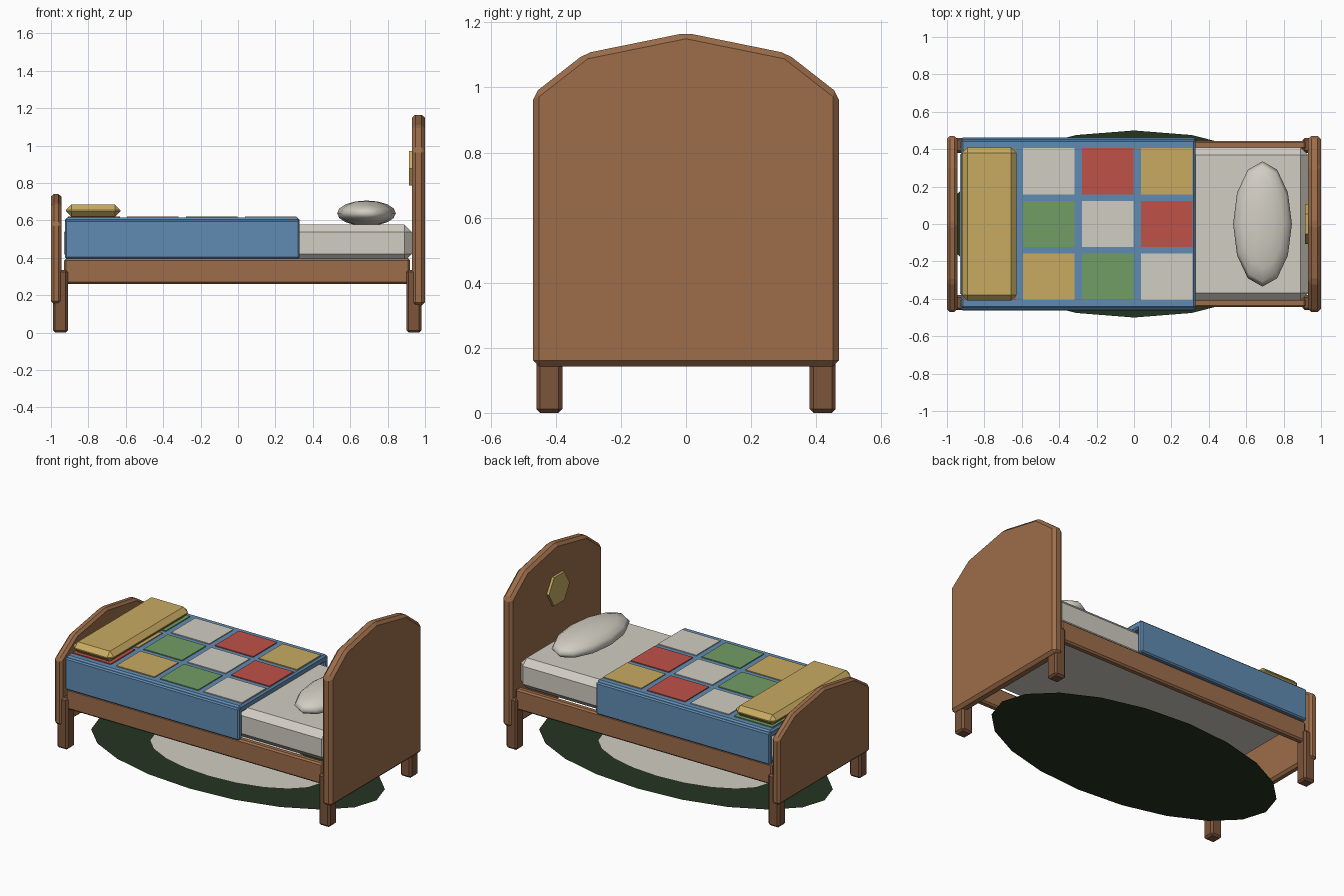
import bpy, bmesh, math
from mathutils import Matrix

if "Cube" in bpy.data.objects:
    bpy.data.objects.remove(bpy.data.objects["Cube"])

COLORS = {
    "wood": (0.34, 0.155, 0.07), "dark_wood": (0.20, 0.09, 0.043),
    "linen": (0.64, 0.61, 0.54), "blue": (0.12, 0.26, 0.45),
    "yellow": (0.58, 0.41, 0.12), "red": (0.52, 0.085, 0.065),
    "green": (0.17, 0.34, 0.13), "rug_green": (0.018, 0.035, 0.015),
}
MATS = {}
for key, rgb in COLORS.items():
    MATS[key] = bpy.data.materials.new(key)
    MATS[key].diffuse_color = (*rgb, 1)


def finish(name, bm, color, bevel=0):
    bmesh.ops.recalc_face_normals(bm, faces=bm.faces)
    mesh = bpy.data.meshes.new(name)
    bm.to_mesh(mesh)
    bm.free()
    obj = bpy.data.objects.new(name, mesh)
    bpy.context.collection.objects.link(obj)
    mesh.materials.append(MATS[color])
    if bevel:
        mod = obj.modifiers.new("bevel", "BEVEL")
        mod.width, mod.segments = bevel, 1
        mod.limit_method = "NONE"
    return obj


def box(name, x, y, z, color, bevel=0):
    bm = bmesh.new()
    size = [b - a for a, b in (x, y, z)]
    mid = [(a + b) / 2 for a, b in (x, y, z)]
    bmesh.ops.create_cube(bm, size=1, matrix=Matrix.Translation(mid) @ Matrix.Diagonal((*size, 1)))
    return finish(name, bm, color, bevel)


def arched_board(name, x0, x1, half, bevel):
    # half profile (y, z), mirrored across y = 0; the last point is the peak
    bm = bmesh.new()
    outline = half + [(-y, z) for y, z in reversed(half[:-1])]
    face = bm.faces.new([bm.verts.new((x0, y, z)) for y, z in outline])
    ext = bmesh.ops.extrude_face_region(bm, geom=[face])["geom"]
    bmesh.ops.translate(bm, vec=(x1 - x0, 0, 0),
                        verts=[v for v in ext if isinstance(v, bmesh.types.BMVert)])
    finish(name, bm, "wood", bevel)


def disc(name, radius, z, color):
    bm = bmesh.new()
    bmesh.ops.create_circle(bm, cap_ends=True, segments=20, radius=radius,
                            matrix=Matrix.Translation((0, 0, z)) @ Matrix.Diagonal((2, 1, 1, 1)))
    obj = finish(name, bm, color)
    if obj.data.polygons[0].normal.z < 0:
        obj.data.flip_normals()


# end boards
arched_board("headboard", 0.93, 1.0,
             [(0.47, 0.143), (0.47, 0.98), (0.31, 1.105), (0, 1.168)], 0.018)
arched_board("footboard", -1.0, -0.945,
             [(0.47, 0.153), (0.47, 0.585), (0.31, 0.69), (0, 0.743)], 0.015)

# legs and side rails
for side, label in ((-1, "front"), (1, "back")):
    def span(a, b):
        return tuple(sorted((side * a, side * b)))
    box(f"{label}_head_leg", (0.9, 0.98), span(0.38, 0.46), (0, 0.335), "dark_wood", 0.012)
    box(f"{label}_foot_leg", (-0.99, -0.91), span(0.38, 0.46), (0, 0.335), "dark_wood", 0.012)
    box(f"{label}_side_rail", (-0.93, 0.92), span(0.4, 0.445), (0.26, 0.395), "wood", 0.01)
    box(f"{label}_blanket_side", (-0.925, 0.328), span(0.425, 0.462), (0.395, 0.603), "blue", 0.008)

# mattress and blanket top
box("mattress", (-0.93, 0.93), (-0.41, 0.41), (0.38, 0.577), "linen", 0.04)
box("blanket_top", (-0.925, 0.328), (-0.45, 0.45), (0.565, 0.614), "blue", 0.01)

# quilt patches in a diagonal colour pattern
pattern = ["green", "linen", "red", "yellow"]
for col in range(4):
    for row in range(3):
        x, y = -0.77 + 0.315 * col, 0.283 * (1 - row)
        box(f"patch_{col}_{row}", (x - 0.138, x + 0.138), (y - 0.124, y + 0.124),
            (0.606, 0.62), pattern[(col - row) % 4])

# folded throw at the foot end
box("folded_throw", (-0.92, -0.628), (-0.41, 0.41), (0.618, 0.685), "yellow", 0.03)

# pillow
bm = bmesh.new()
bmesh.ops.create_uvsphere(bm, u_segments=12, v_segments=8, radius=1,
                          matrix=Matrix.Translation((0.687, 0, 0.638))
                          @ Matrix.Diagonal((0.157, 0.335, 0.068, 1)))
pillow = finish("pillow", bm, "linen")
pillow.data.shade_smooth()

# hexagonal headboard ornament
bm = bmesh.new()
bmesh.ops.create_cone(bm, cap_ends=True, segments=6, radius1=0.107, radius2=0.107, depth=0.025,
                      matrix=Matrix.Translation((0.9265, 0, 0.878))
                      @ Matrix.Rotation(math.pi / 2, 4, "Y") @ Matrix.Rotation(0, 4, "Z"))
finish("headboard_ornament", bm, "yellow")

# oval rug with inner oval
disc("rug", 0.5, 0.012, "rug_green")
disc("rug_center", 0.3, 0.018, "linen")

for m in bpy.data.materials:
    if m.users and not m.is_grease_pencil:
        m.use_nodes = True
        m.node_tree.nodes["Principled BSDF"].inputs["Base Color"].default_value = m.diffuse_color
